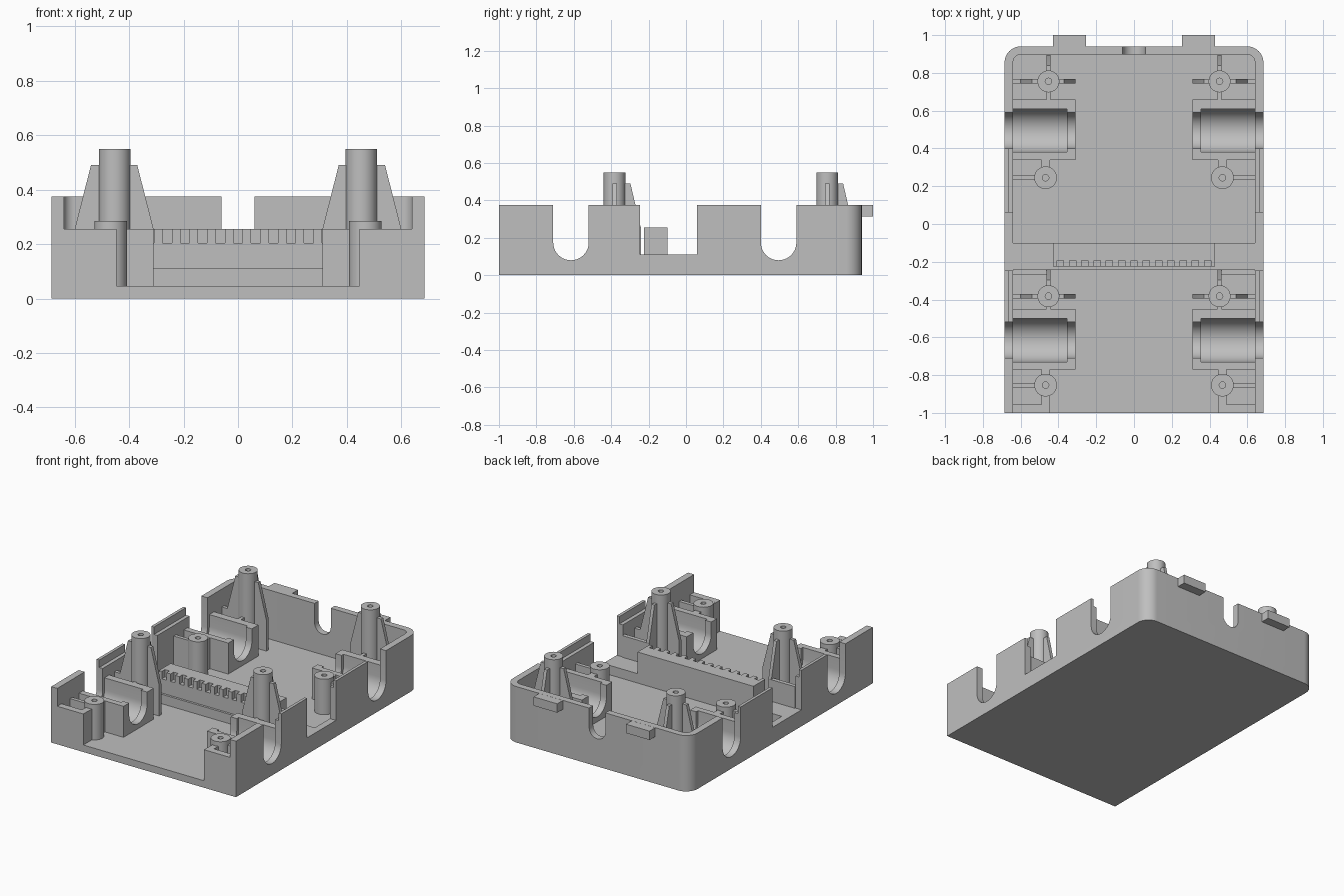
import bpy, bmesh
from math import sin, cos, pi
from mathutils import Vector

if "Cube" in bpy.data.objects:
    bpy.data.objects.remove(bpy.data.objects["Cube"])

GREY = (0.52, 0.52, 0.52, 1)
mat = bpy.data.materials.new("light_grey_plastic")
mat.use_nodes = True
mat.diffuse_color = GREY
mat.node_tree.nodes["Principled BSDF"].inputs["Base Color"].default_value = GREY

FLOOR, SHELF, WALL, RIM = 0.047, 0.11, 0.255, 0.375
HALF, INNER = 0.685, 0.64


def prism(name, pts, axis, lo, hi):
    """Extrude a 2D profile along an axis; the profile uses the other two axes in order."""
    def place(p, t):
        c = list(p)
        c.insert("xyz".index(axis), t)
        return Vector(c)
    bm = bmesh.new()
    a = [bm.verts.new(place(p, lo)) for p in pts]
    b = [bm.verts.new(place(p, hi)) for p in pts]
    bm.faces.new(a)
    bm.faces.new(b[::-1])
    for i in range(len(a)):
        j = (i + 1) % len(a)
        bm.faces.new((a[j], a[i], b[i], b[j]))
    bmesh.ops.recalc_face_normals(bm, faces=bm.faces)
    me = bpy.data.meshes.new(name)
    bm.to_mesh(me)
    bm.free()
    me.materials.append(mat)
    ob = bpy.data.objects.new(name, me)
    bpy.context.scene.collection.objects.link(ob)
    return ob


def rect(x0, x1, y0, y1):
    return [(x0, y0), (x1, y0), (x1, y1), (x0, y1)]


def box(name, x0, x1, y0, y1, z0, z1):
    x0, x1 = sorted((x0, x1))
    return prism(name, rect(x0, x1, y0, y1), "z", z0, z1)


def arc(cx, cy, r, a0, a1, n=12):
    return [(cx + r * cos(a0 + (a1 - a0) * i / n), cy + r * sin(a0 + (a1 - a0) * i / n))
            for i in range(n + 1)]


def circle(x, y, r):
    return arc(x, y, r, 0, 2 * pi, 32)[:-1]


def round_back(half, y0, y1, r):
    """Rectangle whose two back corners are rounded."""
    return ([(-half, y0), (half, y0)] + arc(half - r, y1 - r, r, 0, pi / 2)
            + arc(r - half, y1 - r, r, pi / 2, pi))


def u_slot(c, r, z):
    """U-shaped opening, open at the top."""
    return arc(c, z, r, pi, 2 * pi, 20) + [(c + r, 0.7), (c - r, 0.7)]


def cut(ob, *cutters):
    for c in cutters:
        c.hide_render = True
        m = ob.modifiers.new("cut", "BOOLEAN")
        m.operation, m.solver, m.object = "DIFFERENCE", "EXACT", c
        bpy.context.view_layer.update()
        dg = bpy.context.evaluated_depsgraph_get()
        me = bpy.data.meshes.new_from_object(ob.evaluated_get(dg))
        ob.modifiers.clear()
        ob.data = me
        bpy.data.objects.remove(c)
    return ob


# Tray with open front, side gaps, pipe slots and cable notch
shell = prism("tray_shell", round_back(HALF, -1, 0.94, 0.085), "z", 0, RIM)
cut(shell,
    prism("c", round_back(INNER, -0.1, 0.897, 0.04), "z", FLOOR, 1),
    box("c", -INNER, INNER, -1.1, -0.24, FLOOR, 1),
    box("c", -1, 1, -0.245, 0.06, SHELF, 1),
    prism("c", u_slot(0, 0.06, 0.245), "y", 0.8, 1.1))
for y in (0.495, -0.615):
    cut(shell, prism("c", u_slot(y, 0.095, 0.175), "x", -1, 1))
for y0, y1 in ((-0.53, -0.2), (0.05, 0.41)):
    cut(shell, box("c", -0.665, 0.665, y0, y1, 0.325, 1))

# Raised cross block with a comb edge along its front
comb = box("comb_block", -0.43, 0.43, -0.225, -0.1, FLOOR, WALL)
for i in range(13):
    x = -0.39 + i * 0.065
    cut(comb, box("c", x - 0.017, x + 0.017, -0.3, -0.192, 0.205, 1))

# Latch tabs on the back
for s, side in ((1, "left"), (-1, "right")):
    box("latch_tab_" + side, s * 0.255, s * 0.43, 0.92, 1.0, 0.315, RIM - 0.0005)


def post(name, x, y, r, top):
    ob = prism(name, circle(x, y, r), "z", FLOOR, top)
    return cut(ob, prism("c", circle(x, y, 0.017), "z", top - 0.12, top + 0.1))


# Two identical mounting bays, mirrored left and right
for bay, yc, y_short in (("rear", 0.5, 0.245), ("front", -0.61, -0.853)):
    y_tall = 0.755 if bay == "rear" else -0.382
    pipe = 0.495 if bay == "rear" else -0.615
    for s, side in ((1, "left"), (-1, "right")):
        tag = "_" + bay + "_" + side

        # Pipe cradle with a wide bore and a narrower inner collar
        cradle = box("pipe_cradle" + tag, s * 0.31, s * INNER, yc - 0.16, yc + 0.16, FLOOR, WALL)
        cut(cradle, prism("c", u_slot(pipe, 0.095, 0.175), "x", *sorted((s * 0.2, s * 0.8))),
            prism("c", u_slot(pipe, 0.115, 0.175), "x", *sorted((s * 0.355, s * 0.8))))

        # Tall post with tapered ribs
        xt = s * 0.453
        post("tall_post" + tag, xt, y_tall, 0.058, 0.55)
        prism("tall_rib_across" + tag,
              [(s * x, z) for x, z in ((0.31, FLOOR), (0.31, WALL), (0.37, 0.49), (0.395, 0.49),
                                       (0.51, 0.49), (0.54, 0.49), (0.60, WALL), (0.60, FLOOR))]
              [:3] + [(s * 0.42, 0.49), (s * 0.42, FLOOR)], "y", y_tall - 0.012, y_tall + 0.012)
        prism("tall_rib_outer" + tag,
              [(s * x, z) for x, z in ((0.48, FLOOR), (0.48, 0.49), (0.54, 0.49), (0.60, WALL),
                                       (INNER, WALL), (INNER, FLOOR))],
              "y", y_tall - 0.012, y_tall + 0.012)
        prism("tall_rib_back" + tag,
              [(y_tall + y, z) for y, z in ((0.03, FLOOR), (0.03, 0.49), (0.085, 0.49),
                                            (0.14, WALL), (0.14, FLOOR))],
              "x", xt - 0.011, xt + 0.011)
        box("tall_rib_front" + tag, xt - 0.011, xt + 0.011, yc + 0.15, y_tall - 0.04, FLOOR, WALL - 0.001)

        # Short post tied to the cradle and the side wall
        xs = s * 0.468
        post("short_post" + tag, xs, y_short, 0.06, 0.285)
        box("short_rib_inner" + tag, xs - 0.022, xs + 0.022, y_short + 0.04, yc - 0.15, FLOOR, WALL - 0.001)
        box("short_rib_outer" + tag, s * 0.51, s * INNER, y_short - 0.012, y_short + 0.012, FLOOR, WALL)

# Low corner plates at the front edge and beside the cross block
for s, side in ((1, "left"), (-1, "right")):
    box("front_corner_plate_" + side, s * 0.447, s * INNER, -1, -0.955, FLOOR, WALL)
    box("front_plate_stem_" + side, s * 0.447, s * 0.49, -0.96, -0.89, FLOOR, WALL - 0.001)
    box("middle_plate_" + side, s * 0.447, s * INNER, -0.267, -0.24, FLOOR, WALL)

# Smooth the round surfaces, keep the edges crisp
bpy.ops.object.select_all(action="DESELECT")
for ob in bpy.context.scene.objects:
    if ob.type == "MESH":
        ob.select_set(True)
        bpy.context.view_layer.objects.active = ob
bpy.ops.object.shade_smooth_by_angle(angle=pi / 6)
